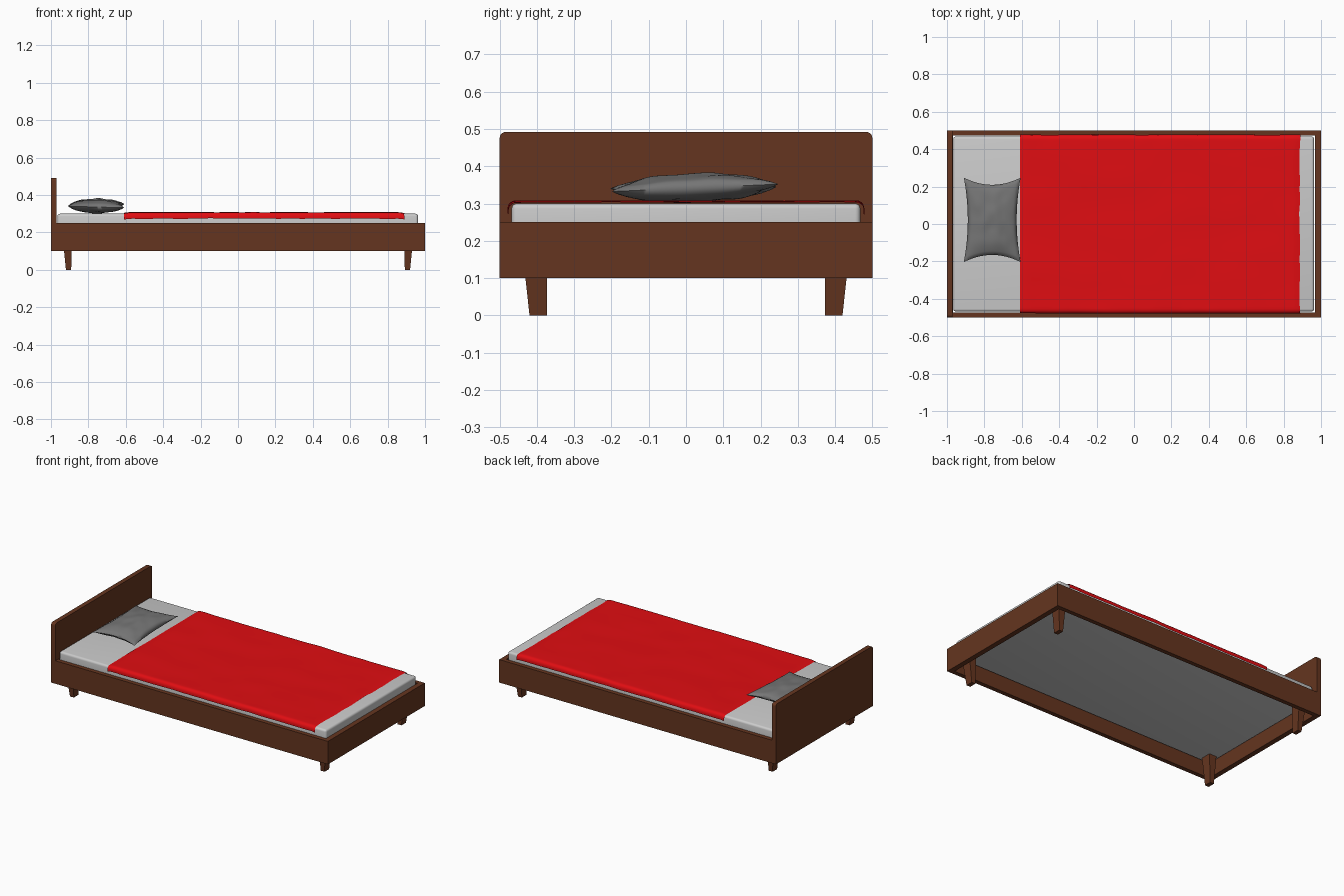
import bpy, bmesh
from math import sin, cos, pi, sqrt
from mathutils import noise, Vector

if "Cube" in bpy.data.objects:
    bpy.data.objects.remove(bpy.data.objects["Cube"])


def material(name, rgb):
    m = bpy.data.materials.new(name)
    m.diffuse_color = (*rgb, 1)
    m.use_nodes = True
    m.node_tree.nodes["Principled BSDF"].inputs["Base Color"].default_value = m.diffuse_color
    return m


WOOD = material("wood", (0.13, 0.036, 0.014))
RED = material("red_cloth", (0.75, 0.004, 0.006))
GREY = material("grey_cloth", (0.18, 0.18, 0.18))


def finish(bm, name, mat=None, smooth=None):
    bmesh.ops.recalc_face_normals(bm, faces=bm.faces)
    me = bpy.data.meshes.new(name)
    bm.to_mesh(me)
    bm.free()
    ob = bpy.data.objects.new(name, me)
    bpy.context.collection.objects.link(ob)
    if mat:
        me.materials.append(mat)
    if smooth:
        bpy.ops.object.select_all(action='DESELECT')
        ob.select_set(True)
        bpy.context.view_layer.objects.active = ob
        bpy.ops.object.shade_smooth_by_angle(angle=smooth)
    return ob


def box_bm(lo, hi):
    bm = bmesh.new()
    bmesh.ops.create_cube(bm, size=1)
    for v in bm.verts:
        v.co = [lo[i] if v.co[i] < 0 else hi[i] for i in range(3)]
    return bm


def surface(bm, nu, nv, func):
    """Quad grid from func(u, v), with u and v running from -1 to 1."""
    rows = [[bm.verts.new(func(2 * i / nu - 1, 2 * j / nv - 1)) for j in range(nv + 1)]
            for i in range(nu + 1)]
    for i in range(nu):
        for j in range(nv):
            bm.faces.new((rows[i][j], rows[i + 1][j], rows[i + 1][j + 1], rows[i][j + 1]))


# Open rectangular frame
bm = bmesh.new()
rings = []
for z in (0.10, 0.25):
    for x, y in ((1, 0.5), (0.967, 0.472)):
        rings.append([bm.verts.new((sx * x, sy * y, z))
                      for sx, sy in ((-1, -1), (1, -1), (1, 1), (-1, 1))])
for a, b in ((0, 1), (1, 3), (3, 2), (2, 0)):
    for k in range(4):
        n = (k + 1) % 4
        bm.faces.new((rings[a][k], rings[a][n], rings[b][n], rings[b][k]))
finish(bm, "bed_frame", WOOD)

# Headboard with rounded top corners
bm = box_bm((-1, -0.5, 0.25), (-0.97, 0.5, 0.492))
corners = [e for e in bm.edges if all(v.co.z > 0.4 for v in e.verts)
           and abs(e.verts[0].co.y - e.verts[1].co.y) < 1e-4]
bmesh.ops.bevel(bm, geom=corners, offset=0.016, segments=5, affect='EDGES', profile=0.5)
finish(bm, "headboard", WOOD, 0.6)

# Four legs, tapered on the outside, running up to the mattress
for sx in (-1, 1):
    for sy in (-1, 1):
        bm = box_bm((0.886, 0.373, 0), (0.94, 0.442, 0.2))
        for v in bm.verts:
            if v.co.z < 0.1:
                v.co.x = 0.92 if v.co.x > 0.9 else 0.892
                v.co.y = min(v.co.y, 0.42)
            v.co.x *= sx
            v.co.y *= sy
        finish(bm, f"{'head' if sx < 0 else 'foot'}_leg_{'front' if sy < 0 else 'back'}", WOOD)

# Mattress
bm = box_bm((-0.966, -0.468, 0.19), (0.963, 0.468, 0.30))
bmesh.ops.bevel(bm, geom=bm.edges[:], offset=0.014, segments=4, affect='EDGES', profile=0.5)
finish(bm, "mattress", None, 0.6)


# Blanket draped over both long edges
def blanket(u, v):
    x = 0.14 + 0.75 * u
    # arc length across the bed: flat, quarter bend, short drop
    s, side = abs(v) * 0.503, (1 if v > 0 else -1)
    flat, r = 0.458, 0.02
    bend = r * pi / 2
    if s < flat:
        y, z = s, 0
    elif s < flat + bend:
        a = (s - flat) / r
        y, z = flat + r * sin(a), -r * (1 - cos(a))
    else:
        y, z = flat + r, -r - (s - flat - bend)
    edge = max(0, abs(v) - 0.8) / 0.2
    wave = noise.noise(Vector((x * 4, v * 3, 1.7)))
    fine = noise.noise(Vector((x * 11, v * 5, 5.2)))
    y += 0.003 * wave * edge
    z += 0.307 + 0.0025 * wave + 0.003 * fine * edge
    # pressed down at the head and foot ends
    end = max(0, abs(u) - 0.95) / 0.05
    z -= 0.004 * end ** 2
    if u > 0.9:
        x -= 0.008 * (u - 0.9) / 0.1 * (0.5 + fine) * (1 - edge)
    return x, side * y, z


bm = bmesh.new()
surface(bm, 70, 80, blanket)
finish(bm, "blanket", RED, 1.2)


# Pillow with pinched corners and creases
def pillow(sign):
    def point(u, v):
        x = -0.758 + 0.152 * u * (1 - 0.14 * (1 - v * v))
        y = 0.022 + 0.226 * v * (1 - 0.17 * (1 - u * u))
        puff = sqrt(max(0, (1 - u * u) * (1 - v * v)))
        puff = puff ** 0.8
        crease = 0.2 * noise.noise(Vector((u * 2.3, v * 2.3, sign * 3)))
        seam = 0.342 + 0.004 * u * v + 0.006 * v
        return x, y, seam + sign * (0.037 + 0.037 * crease) * puff
    return point


bm = bmesh.new()
for sign in (1, -1):
    surface(bm, 28, 36, pillow(sign))
bmesh.ops.remove_doubles(bm, verts=bm.verts, dist=1e-4)
finish(bm, "pillow", GREY, 1.2)
